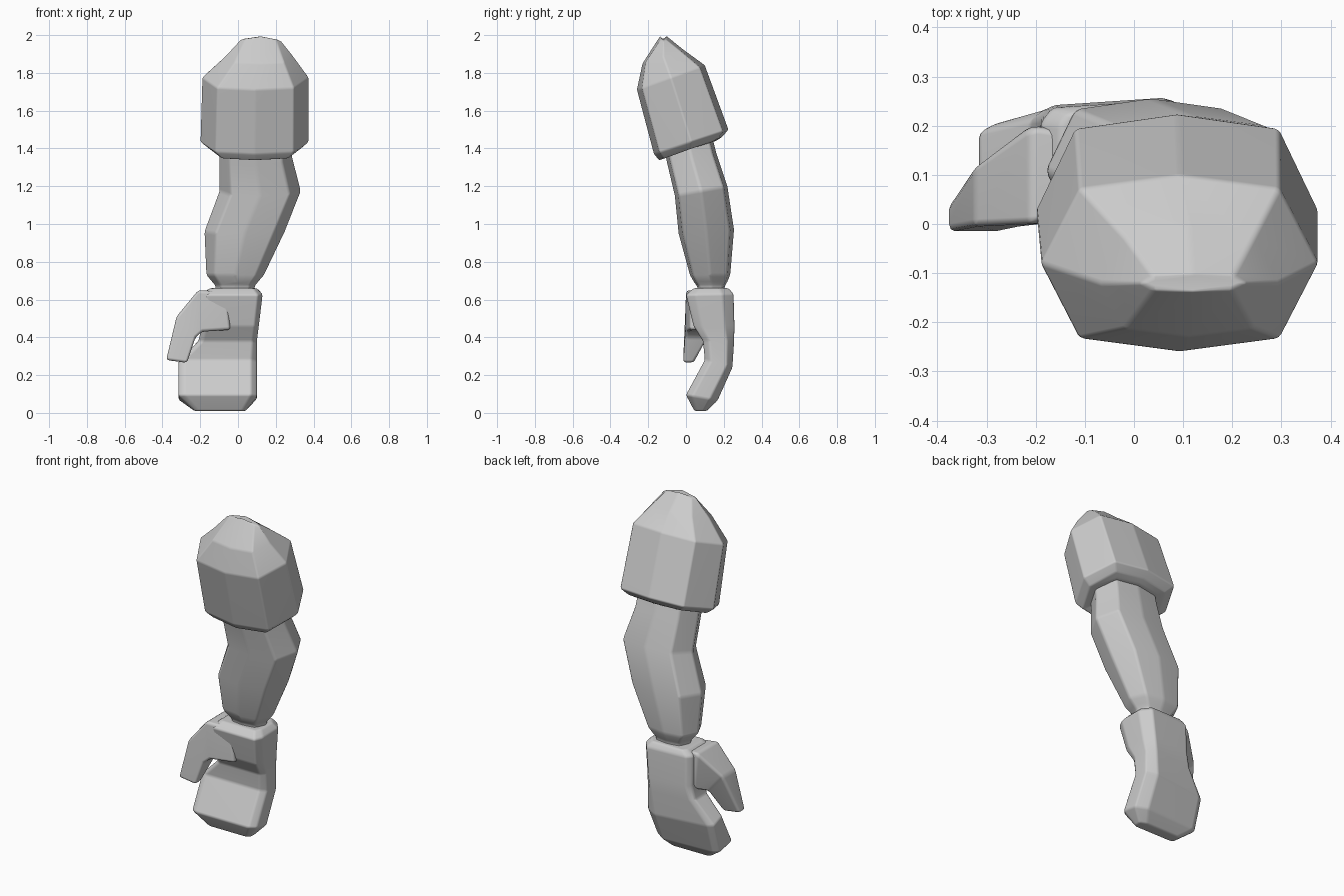
import bpy, bmesh

if "Cube" in bpy.data.objects:
    bpy.data.objects.remove(bpy.data.objects["Cube"])

grey = bpy.data.materials.new("plain grey")
grey.use_nodes = True
grey.diffuse_color = (0.6, 0.6, 0.6, 1)
grey.node_tree.nodes["Principled BSDF"].inputs["Base Color"].default_value = (0.6, 0.6, 0.6, 1)

# Cross-section shapes as fractions of half width and half depth
ROUND = [(0, -1), (.72, -.85), (1, 0), (.72, .85), (0, 1), (-.72, .85), (-1, 0), (-.72, -.85)]
SLAB = [(-.85, -1), (.85, -1), (1, -.6), (1, .5), (.7, 1), (-.85, 1), (-1, .75), (-1, -.75)]


def ring(shape, x0, x1, y0, y1, z_front, z_back, slant=0):
    """Section filling a box, tilted from front to back; slant pulls the -x back edge forward."""
    points = []
    for u, v in shape:
        x = (x0 + x1) / 2 + u * (x1 - x0) / 2
        y = (y0 + y1) / 2 + v * (y1 - y0) / 2
        y -= slant * (1 - u) / 2 * (1 + v) / 2
        z = z_front + (z_back - z_front) * (v + 1) / 2
        points.append((x, y, z))
    return points


def loft(name, rings, bevel=0.012):
    """Skin a list of rings, cap the ends and soften the edges."""
    bm = bmesh.new()
    loops = [[bm.verts.new(p) for p in r] for r in rings]
    n = len(loops[0])
    for a, b in zip(loops, loops[1:]):
        for i in range(n):
            j = (i + 1) % n
            bm.faces.new((a[i], a[j], b[j], b[i]))
    bm.faces.new(loops[0])
    bm.faces.new(loops[-1])
    bmesh.ops.recalc_face_normals(bm, faces=bm.faces)
    mesh = bpy.data.meshes.new(name)
    bm.to_mesh(mesh)
    bm.free()
    mesh.materials.append(grey)
    mesh.shade_smooth()
    obj = bpy.data.objects.new(name, mesh)
    bpy.context.collection.objects.link(obj)
    mod = obj.modifiers.new("soft edges", "BEVEL")
    mod.width, mod.segments = bevel, 2
    mod.limit_method, mod.angle_limit = "ANGLE", 0.25
    obj.modifiers.new("flat shading", "WEIGHTED_NORMAL")
    return obj


# Pointed shoulder sleeve, with a ridge on top and a lip below
ridge = [(x, y, z - 0.25 * abs(x - 0.11)) for x, y, z in ring(ROUND, .01, .23, -.135, -.105, 2, 2)]
loft("shoulder_sleeve", [
    ring(ROUND, -.09, .28, -.11, .16, 1.36, 1.44),
    ring(ROUND, -.15, .33, -.14, .19, 1.335, 1.46),
    ring(ROUND, -.20, .375, -.17, .225, 1.37, 1.50),
    ring(ROUND, -.19, .375, -.26, .10, 1.71, 1.84),
    ring(ROUND, -.07, .295, -.23, -.01, 1.85, 1.92),
    ridge,
], 0.008)

# Bent arm narrowing to the wrist
loft("arm", [
    ring(ROUND, -.10, .28, -.12, .13, 1.42, 1.50),
    ring(ROUND, -.10, .29, -.10, .16, 1.32, 1.38),
    ring(ROUND, -.10, .335, -.06, .22, 1.15, 1.20),
    ring(ROUND, -.18, .25, -.04, .255, .95, .97),
    ring(ROUND, -.17, .14, .02, .235, .73, .73),
    ring(ROUND, -.14, .11, .04, .22, .695, .695),
    ring(ROUND, -.12, .09, .06, .205, .67, .67),
    ring(ROUND, -.12, .09, .06, .205, .62, .62),
])

# Palm and mitten fingers curling to the front
loft("hand", [
    ring(SLAB, -.15, .10, .04, .225, .66, .66),
    ring(SLAB, -.19, .13, .0, .255, .625, .63, .02),
    ring(SLAB, -.19, .11, .04, .26, .46, .46, .02),
    ring(SLAB, -.21, .10, .09, .26, .38, .38, .03),
    ring(SLAB, -.315, .10, .10, .255, .28, .24, .055),
    ring(SLAB, -.315, .10, .0, .17, .095, .065, .02),
    ring(SLAB, -.23, .04, .045, .11, .01, .01),
])


def thumb_ring(upper, lower, y0, y1):
    (xu, zu), (xl, zl) = upper, lower
    return [(xu, y0, zu), (xl, y0, zl), (xl, y1, zl), (xu, y1, zu)]


# Thumb growing out of the palm
loft("thumb", [
    thumb_ring((-.06, .64), (-.04, .44), .02, .18),
    thumb_ring((-.21, .65), (-.19, .43), .0, .20),
    thumb_ring((-.325, .51), (-.225, .40), -.005, .12),
    thumb_ring((-.38, .28), (-.27, .265), -.015, .04),
], 0.015)
